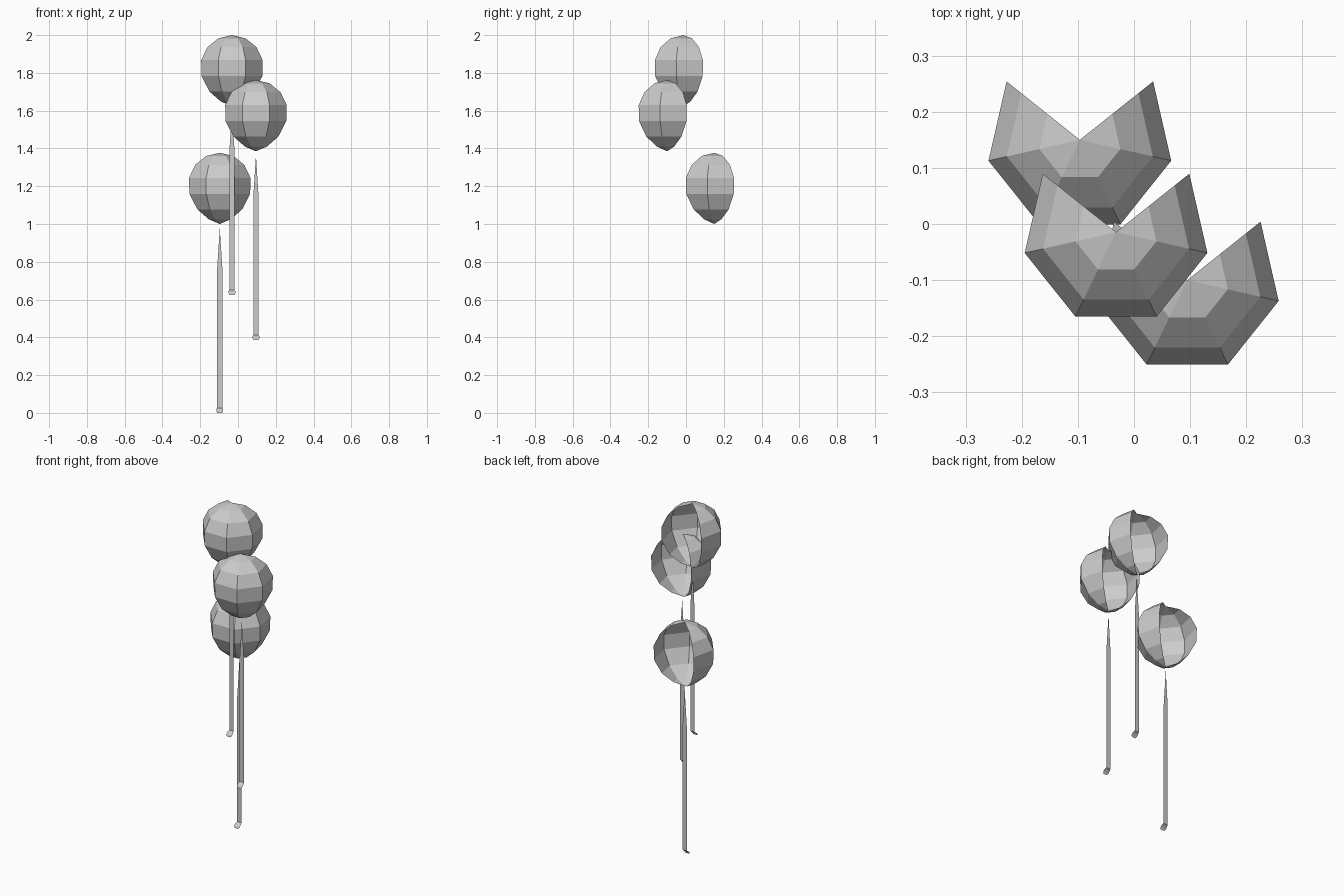
import bpy, bmesh, math

if "Cube" in bpy.data.objects:
    bpy.data.objects.remove(bpy.data.objects["Cube"])

grey = bpy.data.materials.new("light grey")
grey.diffuse_color = (0.6, 0.6, 0.6, 1)
grey.use_nodes = True
grey.node_tree.nodes["Principled BSDF"].inputs["Base Color"].default_value = grey.diffuse_color


def make_object(name, bm):
    mesh = bpy.data.meshes.new(name)
    bm.to_mesh(mesh)
    bm.free()
    mesh.materials.append(grey)
    obj = bpy.data.objects.new(name, mesh)
    bpy.context.collection.objects.link(obj)
    return obj


# Balloon rings as (radius, height below the top)
RINGS = [(0.074, 0.017), (0.1335, 0.064), (0.167, 0.133),
         (0.165, 0.217), (0.122, 0.299), (0.06, 0.352)]
HEIGHT = 0.377


def balloon(x, y, top):
    """Seven-sided balloon shell, open on the two panels at the back."""
    bm = bmesh.new()
    apex = bm.verts.new((x, y, top))
    tip = bm.verts.new((x, y, top - HEIGHT))
    columns = []
    for i in range(1, 7):
        a = math.pi / 2 + math.tau * i / 7
        columns.append([bm.verts.new((x + r * math.cos(a), y + r * math.sin(a), top - d))
                        for r, d in RINGS])
    for a, b in zip(columns, columns[1:]):
        bm.faces.new((apex, a[0], b[0]))
        for k in range(len(RINGS) - 1):
            bm.faces.new((a[k], a[k + 1], b[k + 1], b[k]))
        bm.faces.new((a[-1], tip, b[-1]))
    return make_object("balloon", bm)


# String ribbon as (half width, y offset, height below the balloon tip)
RIBBON = [(0.014, 0, 0.24), (0.014, 0, 0.973), (0.018, -0.012, 0.98),
          (0.018, -0.022, 0.990), (0.013, -0.026, 1.0)]


def string(x, y, tip_z):
    """Flat tapered ribbon with a small curl at the foot."""
    bm = bmesh.new()
    point = bm.verts.new((x, y, tip_z - 0.022))
    rows = [[bm.verts.new((x + s * w, y + dy, tip_z - d)) for s in (-1, 1)]
            for w, dy, d in RIBBON]
    bm.faces.new((point, rows[0][0], rows[0][1]))
    for a, b in zip(rows, rows[1:]):
        bm.faces.new((a[0], b[0], b[1], a[1]))
    return make_object("string", bm)


for x, y, top in [(-0.032, -0.0145, 2.0), (0.095, -0.1, 1.762), (-0.0965, 0.15, 1.377)]:
    balloon(x, y, top)
    string(x, y, top - HEIGHT)
